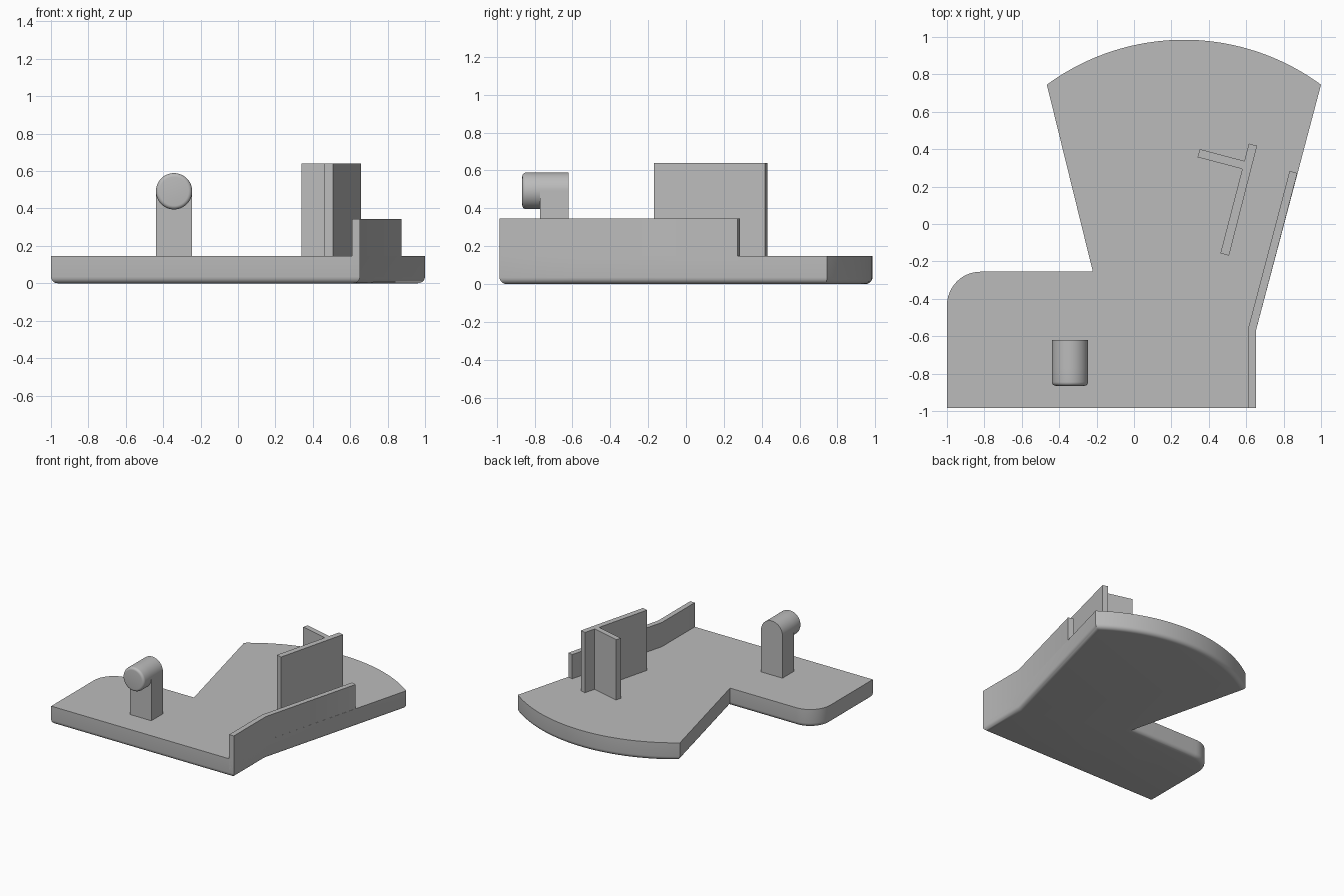
import bpy, bmesh, math
from mathutils import Vector

if "Cube" in bpy.data.objects:
    bpy.data.objects.remove(bpy.data.objects["Cube"], do_unlink=True)

grey = bpy.data.materials.new("plain grey")
grey.use_nodes = True
COLOUR = (0.5, 0.5, 0.5, 1)
grey.diffuse_color = COLOUR
grey.node_tree.nodes["Principled BSDF"].inputs["Base Color"].default_value = COLOUR

TOP = 0.147  # upper face of the base plate


def arc(cx, cy, r, start, end, steps):
    """Points along an arc, angles in degrees."""
    angles = [math.radians(start + (end - start) * i / steps) for i in range(steps + 1)]
    return [(cx + r * math.cos(a), cy + r * math.sin(a)) for a in angles]


def prism(name, outline, low, high, axis="z", round_low=0.0):
    """Extrude an outline along z, or an (x, z) outline along y."""
    bm = bmesh.new()
    place = (lambda p: (p[0], p[1], low)) if axis == "z" else (lambda p: (p[0], low, p[1]))
    cap = bm.faces.new([bm.verts.new(place(p)) for p in outline])
    rim = list(cap.edges)
    up = Vector((0, 0, 1)) if axis == "z" else Vector((0, 1, 0))
    made = bmesh.ops.extrude_face_region(bm, geom=[cap], use_keep_orig=True)
    moved = [v for v in made["geom"] if isinstance(v, bmesh.types.BMVert)]
    bmesh.ops.translate(bm, verts=moved, vec=up * (high - low))
    if round_low:
        bmesh.ops.bevel(bm, geom=rim, offset=round_low, segments=5,
                        profile=0.5, affect="EDGES", clamp_overlap=False)
    bmesh.ops.recalc_face_normals(bm, faces=bm.faces)
    mesh = bpy.data.meshes.new(name)
    bm.to_mesh(mesh)
    bm.free()
    mesh.materials.append(grey)
    obj = bpy.data.objects.new(name, mesh)
    bpy.context.collection.objects.link(obj)
    bpy.ops.object.select_all(action="DESELECT")
    obj.select_set(True)
    bpy.context.view_layer.objects.active = obj
    bpy.ops.object.shade_smooth_by_angle(angle=math.radians(30))
    return obj


# Base plate: fan-shaped back, rectangular front wing, rounded lower rim
fan = arc(0.267, -0.253, 1.238, 53.7, 126.3, 40)
corner = arc(-0.82, -0.435, 0.18, 90, 180, 12)
prism("base_plate",
      [(-1, -0.985), (0.652, -0.985), (0.652, -0.57)] + fan + [(-0.22, -0.255)] + corner,
      0, TOP, round_low=0.035)

# Bent rail flush with the plate's left edge
prism("side_rail",
      [(0.61, -0.985), (0.652, -0.985), (0.652, -0.57), (0.873, 0.272),
       (0.832, 0.284), (0.61, -0.56)],
      0.06, 0.345)

# T-shaped pair of upright panels
prism("long_panel",
      [(0.462, -0.157), (0.508, -0.169), (0.658, 0.418), (0.614, 0.43)], TOP, 0.64)
prism("cross_panel",
      [(0.34, 0.357), (0.583, 0.293), (0.594, 0.336), (0.352, 0.4)], TOP, 0.64)

# Round-topped post with a forward-facing knob
PX, PZ, R = -0.342, 0.492, 0.097
prism("post", [(PX - R, TOP), (PX + R, TOP)] + arc(PX, PZ, R, 0, 180, 24),
      -0.77, -0.62, axis="y")
prism("knob", arc(PX, PZ, R, 0, 360, 48)[:-1], -0.865, -0.77, axis="y", round_low=0.02)
